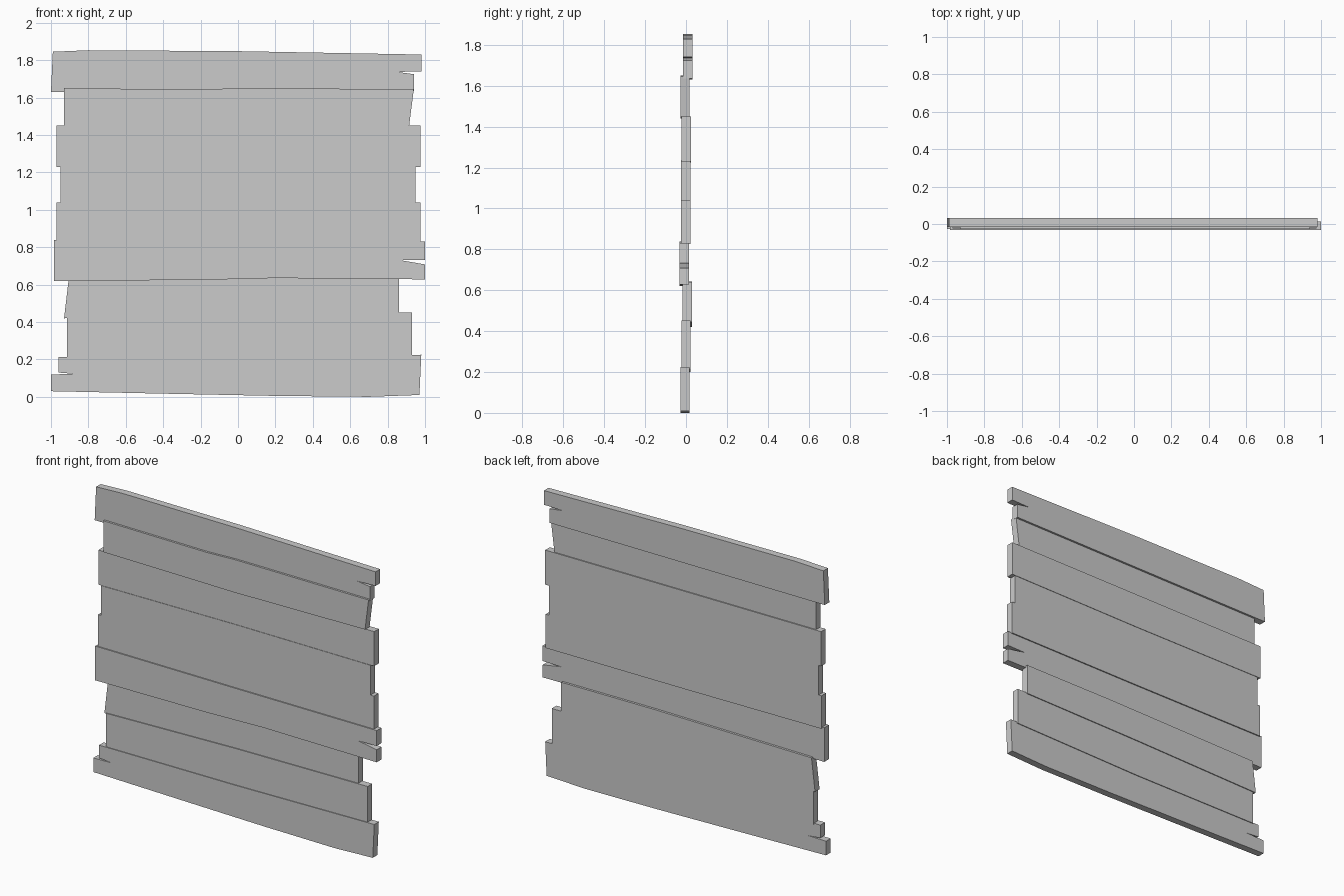
import bpy, bmesh


def board(name, y_front, outline, thick=0.046):
    """Extrude an x-z outline (counter-clockwise seen from the front) into a plank."""
    bm = bmesh.new()
    front = [bm.verts.new((x, y_front, z)) for x, z in outline]
    back = [bm.verts.new((x, y_front + thick, z)) for x, z in outline]
    bm.faces.new(front)
    bm.faces.new(back[::-1])
    n = len(outline)
    for i in range(n):
        j = (i + 1) % n
        bm.faces.new((front[j], front[i], back[i], back[j]))
    bmesh.ops.recalc_face_normals(bm, faces=bm.faces)
    mesh = bpy.data.meshes.new(name)
    bm.to_mesh(mesh)
    bm.free()
    obj = bpy.data.objects.new(name, mesh)
    bpy.context.collection.objects.link(obj)
    return obj


# Top plank, split at the right end
board("top_plank", -0.015, [
    (-1, 1.63), (-0.2, 1.632), (0.94, 1.635), (0.94, 1.725), (0.85, 1.737),
    (0.98, 1.74), (0.98, 1.83), (0, 1.848), (-0.8, 1.853), (-0.99, 1.845)])

# Upper planks
board("upper_plank_a", -0.028, [
    (-0.93, 1.45), (0, 1.44), (0.915, 1.45), (0.94, 1.645),
    (0, 1.65), (-0.2, 1.643), (-0.93, 1.65)])
board("upper_plank_b", -0.021, [
    (-0.97, 1.23), (0, 1.225), (0.975, 1.23), (0.975, 1.45),
    (0, 1.45), (-0.97, 1.45)])

# Middle planks, flush with each other
board("middle_plank_a", -0.024, [
    (-0.95, 1.04), (0.95, 1.04), (0.95, 1.23), (0, 1.235), (-0.95, 1.23)])
board("middle_plank_b", -0.024, [
    (-0.97, 0.83), (0, 0.825), (0.975, 0.825), (0.975, 1.04), (-0.97, 1.04)])

# Lower middle plank, split at the right end
board("split_plank", -0.0315, [
    (-0.985, 0.62), (-0.2, 0.625), (0.2, 0.635), (1, 0.628), (1, 0.708),
    (0.87, 0.73), (1, 0.732), (1, 0.83), (0, 0.833), (-0.985, 0.838)])

# Lower planks
board("lower_plank_a", -0.017, [
    (-0.93, 0.42), (0, 0.437), (0.86, 0.445), (0.86, 0.64),
    (0.2, 0.642), (-0.905, 0.63)])
board("lower_plank_b", -0.023, [
    (-0.915, 0.205), (0, 0.2), (0.93, 0.215), (0.93, 0.452),
    (0, 0.445), (-0.915, 0.425)])

# Bottom plank, split at the left end
board("bottom_plank", -0.028, [
    (-1, 0.03), (-0.4, 0.017), (0.2, 0.005), (0.7, 0), (0.97, 0.01),
    (0.98, 0.225), (0, 0.213), (-0.96, 0.212), (-0.96, 0.13),
    (-0.87, 0.122), (-1, 0.12)])
